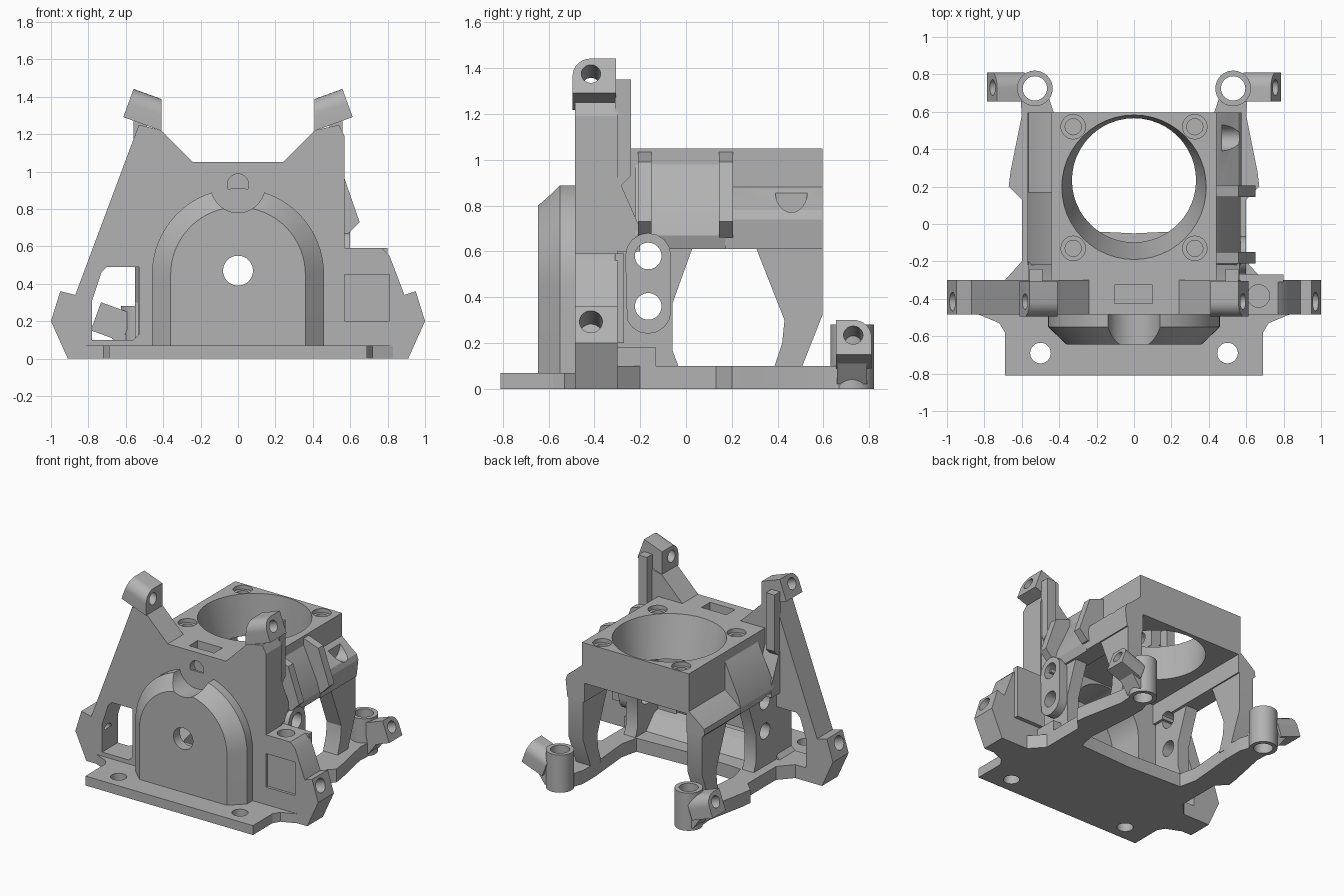
import bpy, bmesh, math
from mathutils import Matrix, Vector

if "Cube" in bpy.data.objects:
    bpy.data.objects.remove(bpy.data.objects["Cube"])

grey = bpy.data.materials.new("plain_grey")
grey.use_nodes = True
grey.diffuse_color = (0.45, 0.45, 0.45, 1)
grey.node_tree.nodes["Principled BSDF"].inputs["Base Color"].default_value = (0.45, 0.45, 0.45, 1)
parts = {}


def finish(name, bm):
    bmesh.ops.recalc_face_normals(bm, faces=bm.faces)
    me = bpy.data.meshes.new(name)
    bm.to_mesh(me)
    bm.free()
    ob = bpy.data.objects.new(name, me)
    bpy.context.collection.objects.link(ob)
    me.materials.append(grey)
    parts[name] = ob
    return ob


def loft(name, rings, matrix=None):
    """Closed solid through rings with equal point counts."""
    bm = bmesh.new()
    vs = [[bm.verts.new(p) for p in r] for r in rings]
    n = len(vs[0])
    for a, b in zip(vs, vs[1:]):
        for i in range(n):
            bm.faces.new((a[i], a[(i + 1) % n], b[(i + 1) % n], b[i]))
    bm.faces.new(vs[0])
    bm.faces.new(vs[-1])
    if matrix:
        bm.transform(matrix)
    return finish(name, bm)


def ring(pts, axis, d):
    if axis == "x":
        return [(d, u, v) for u, v in pts]
    if axis == "y":
        return [(u, d, v) for u, v in pts]
    return [(u, v, d) for u, v in pts]


def prism(name, pts, axis, a, b, matrix=None):
    return loft(name, [ring(pts, axis, a), ring(pts, axis, b)], matrix)


def box(name, x0, x1, y0, y1, z0, z1):
    return prism(name, [(x0, y0), (x1, y0), (x1, y1), (x0, y1)], "z", z0, z1)


def rod(name, center, direction, r, length, r2=None):
    bm = bmesh.new()
    m = Matrix.Translation(center) @ Vector(direction).to_track_quat("Z", "Y").to_matrix().to_4x4()
    bmesh.ops.create_cone(bm, cap_ends=True, segments=48, radius1=r,
                          radius2=r if r2 is None else r2, depth=length, matrix=m)
    return finish(name, bm)


def cut(cutter, *names):
    cutter.hide_render = True
    for n in names:
        ob = parts[n]
        mod = ob.modifiers.new("cut", "BOOLEAN")
        mod.operation, mod.solver, mod.object = "DIFFERENCE", "EXACT", cutter
        bpy.context.view_layer.objects.active = ob
        bpy.ops.object.modifier_apply(modifier=mod.name)
    del parts[cutter.name]
    bpy.data.objects.remove(cutter)


def arch(r, foot, n=32):
    arc = [(r * math.cos(math.pi * i / n), 0.45 + r * math.sin(math.pi * i / n)) for i in range(n + 1)]
    return [(r, foot)] + arc + [(-r, foot)]


def ear(name, s, x, y, z, length, k, back):
    """Tilted lug with one rounded corner and a bore along its axis; k is the rounded side."""
    arc = [(k * 0.08 * math.sin(t * math.pi / 16), 0.08 * math.cos(t * math.pi / 16)) for t in range(9)]
    pts = [(-k * back, -0.08), (-k * back, 0.08)] + arc + [(k * 0.08, -0.08)]
    m = Matrix.Translation((s * x, y, z)) @ Matrix.Rotation(-s * math.radians(20), 4, "Y")
    prism(name, pts, "x", -length / 2, length / 2, m)
    cut(rod("bore", (s * x, y, z + 0.01), (s * 0.94, 0, 0.34), 0.042, 0.5), name)


# Front plate with side window and tilted corner bores
prism("front_plate", [
    (-0.91, 0), (-1, 0.2), (-0.95, 0.36), (-0.87, 0.34), (-0.53, 1.25), (-0.41, 1.22), (-0.24, 1.05),
    (0.24, 1.05), (0.41, 1.22), (0.54, 1.25), (0.57, 1.19), (0.57, 0.59), (0.77, 0.59), (0.81, 0.55),
    (0.89, 0.34), (0.95, 0.36), (1, 0.2), (0.91, 0)], "y", -0.485, -0.3)
cut(prism("window", [(-0.53, 0.13), (-0.53, 0.49), (-0.7, 0.49), (-0.73, 0.46), (-0.78, 0.31), (-0.78, 0.1),
                     (-0.56, 0.1)], "y", -0.6, -0.2), "front_plate")

# Arched boss with sloped rim
loft("arched_boss", [ring(arch(0.46, 0.04), "y", -0.47), ring(arch(0.46, 0.04), "y", -0.55),
                     ring(arch(0.36, 0.04), "y", -0.645)])
cut(prism("cavity", arch(0.29, 0.1), "y", -0.57, -0.2), "front_plate", "arched_boss")
cut(rod("boss_notch", (0, -0.57, 0.925), (0, 1, 0), 0.145, 0.17), "arched_boss")
cut(rod("boss_hole", (0, -0.6, 0.47), (0, 1, 0), 0.08, 0.4), "arched_boss")
cut(rod("plate_hole", (0, -0.47, 0.93), (0, 1, 0), 0.057, 0.07), "front_plate")

# Side block details: square recess, top hole and step behind
box("block_body", 0.56, 0.8, -0.31, -0.27, 0.2, 0.59)
cut(box("square_recess", 0.57, 0.81, -0.5, -0.465, 0.2, 0.45), "front_plate")
cut(rod("block_hole", (0.665, -0.385, 0.6), (0, 0, 1), 0.06, 0.3), "front_plate")
box("block_step", 0.5, 0.6, -0.31, -0.13, 0.09, 0.18)

# Bottom flange with flared shoulders
flange = [(0.69, -0.81), (0.69, -0.58), (0.72, -0.53), (0.84, -0.48), (0.84, -0.4)]
prism("mount_flange", flange + [(-x, y) for x, y in reversed(flange)], "z", 0, 0.07)

# U-shaped base with rear arms
half = [(0, -0.48), (0.69, -0.48), (0.69, -0.3), (0.6, -0.2), (0.6, 0.13), (0.67, 0.2), (0.66, 0.28),
        (0.6, 0.58), (0.61, 0.72), (0.47, 0.72), (0.43, 0.6), (0.43, 0.45), (0.46, 0.1), (0.43, -0.03), (0, -0.05)]
prism("base", half + [(-x, y) for x, y in reversed(half[1:-1])], "z", 0, 0.1)
prism("base_sill", [(-0.32, 0.09), (-0.32, 0.22), (-0.25, 0.2), (-0.15, 0.09)], "x", -0.5, 0.5)

# Fan duct head
box("duct_head", -0.44, 0.44, -0.32, 0.595, 0.75, 1.05)
steep = [(0.42, 1.0), (0.44, 0.98), (0.55, 0.74), (0.57, 0.67), (0.55, 0.61), (0.42, 0.61)]
rear_flank = {
    1: [(0.42, 0.89), (0.44, 0.88), (0.52, 0.81), (0.56, 0.78), (0.575, 0.74), (0.56, 0.61), (0.42, 0.61)],
    -1: [(0.42, 0.78), (0.44, 0.77), (0.53, 0.7), (0.565, 0.67), (0.57, 0.63), (0.55, 0.61), (0.42, 0.61)]}
wall = [(-0.31, 0.05), (-0.03, 0.09), (-0.06, 0.17), (-0.06, 0.37), (0.03, 0.62), (-0.31, 0.62)]
leg = [(0.3, 0.63), (0.43, 0.3), (0.42, 0.2), (0.38, 0.08), (0.5, 0.08), (0.595, 0.32), (0.595, 0.63)]
tab = [(-0.165 + 0.1 * math.cos(t * math.pi / 8), (0.58 if t <= 8 else 0.34) + 0.1 * math.sin(t * math.pi / 8))
       for t in range(17)]
prism("hole_tab", tab, "x", 0.5, 0.6)

for s, side in ((1, "left"), (-1, "right")):
    prism(side + "_front_flank", [(s * x, z) for x, z in steep], "y", -0.22, 0.17)
    prism(side + "_rear_flank", [(s * x, z) for x, z in rear_flank[s]], "y", 0.17, 0.595)
    prism(side + "_side_wall", wall, "x", s * 0.44, s * 0.535)
    prism(side + "_rear_leg", leg, "x", s * 0.43, s * 0.55)
    # Upper lug, trimmed on its inner side, and the buttress behind it
    ear(side + "_upper_ear", s, 0.48, -0.415, 1.328, 0.225, -1, 0.11)
    cut(box("trim", -0.41, 0.41, -0.6, -0.2, 1.1, 1.5), side + "_upper_ear")
    prism(side + "_buttress", [(-0.31, 0.7), (-0.22, 0.68), (-0.29, 0.88), (-0.24, 0.93), (-0.24, 1.35), (-0.31, 1.35)],
          "x", s * 0.49, s * 0.56)
    prism(side + "_gusset", [(-0.31, 0.6), (-0.2, 0.6), (-0.2, 0.7), (-0.31, 0.95)], "x", s * 0.42, s * 0.565)
    # Rear post with tilted lug
    rod(side + "_rear_post", (s * 0.53, 0.725, 0.14), (0, 0, 1), 0.095, 0.28)
    ear(side + "_rear_ear", s, 0.675, 0.73, 0.195, 0.18, 1, 0.075)
    prism(side + "_rear_ear_foot", [(s * 0.57, 0.02), (s * 0.61, 0.02), (s * 0.69, 0.13), (s * 0.57, 0.13)],
          "y", 0.66, 0.79)
    cut(rod("post_bore", (s * 0.53, 0.725, 0.15), (0, 0, 1), 0.065, 0.6),
        side + "_rear_post", side + "_rear_ear", side + "_rear_ear_foot", "base")
    cut(rod("corner_bore", (s * 0.93, -0.415, 0.28), (s * 0.95, 0, 0.3), 0.05, 0.3), "front_plate")
    cut(rod("flange_hole", (s * 0.5, -0.69, 0), (0, 0, 1), 0.055, 0.4), "mount_flange")
    # Cable holes through both sides
    for z in (0.36, 0.58):
        cut(rod("side_hole", (s * 0.4, -0.165, z), (1, 0, 0), 0.058, 0.9),
            side + "_side_wall", side + "_front_flank", "hole_tab")
    # Stepped screw holes
    for y in (0.52, -0.13):
        cut(rod("counterbore", (s * 0.325, y, 1.05), (0, 0, 1), 0.065, 0.06), "duct_head")
        cut(rod("screw_hole", (s * 0.325, y, 1.0), (0, 0, 1), 0.043, 0.3), "duct_head")

# Tapered duct bore, top slot and half-round side pocket
cone = rod("duct_bore", (0, 0.215, 0.9), (0, 0, 1), 0.33, 0.32, 0.388)
for v in cone.data.vertices:
    v.co.y += 0.02 if v.co.z < 0.9 else -0.02
cut(cone, "duct_head")
cut(box("slot", -0.105, 0.1, -0.425, -0.325, 0.95, 1.2), "front_plate")
half_disc = [(0.46 + 0.07 * math.cos(t * math.pi / 12), 0.86 - 0.09 * math.sin(t * math.pi / 12)) for t in range(13)]
cut(prism("pocket", half_disc, "x", 0.47, 0.7), "left_rear_flank")

# Clip ribs on one side
for i, y in enumerate((-0.21, 0.145)):
    prism("clip_rib_%d" % (i + 1), [(0.42, 1.04), (0.56, 0.99), (0.65, 0.73), (0.58, 0.66), (0.42, 0.68)],
          "y", y, y + 0.06)

# Smooth the round surfaces and keep edges sharp
bpy.ops.object.select_all(action="DESELECT")
for ob in parts.values():
    ob.select_set(True)
    bpy.context.view_layer.objects.active = ob
bpy.ops.object.shade_smooth_by_angle(angle=math.radians(25))
